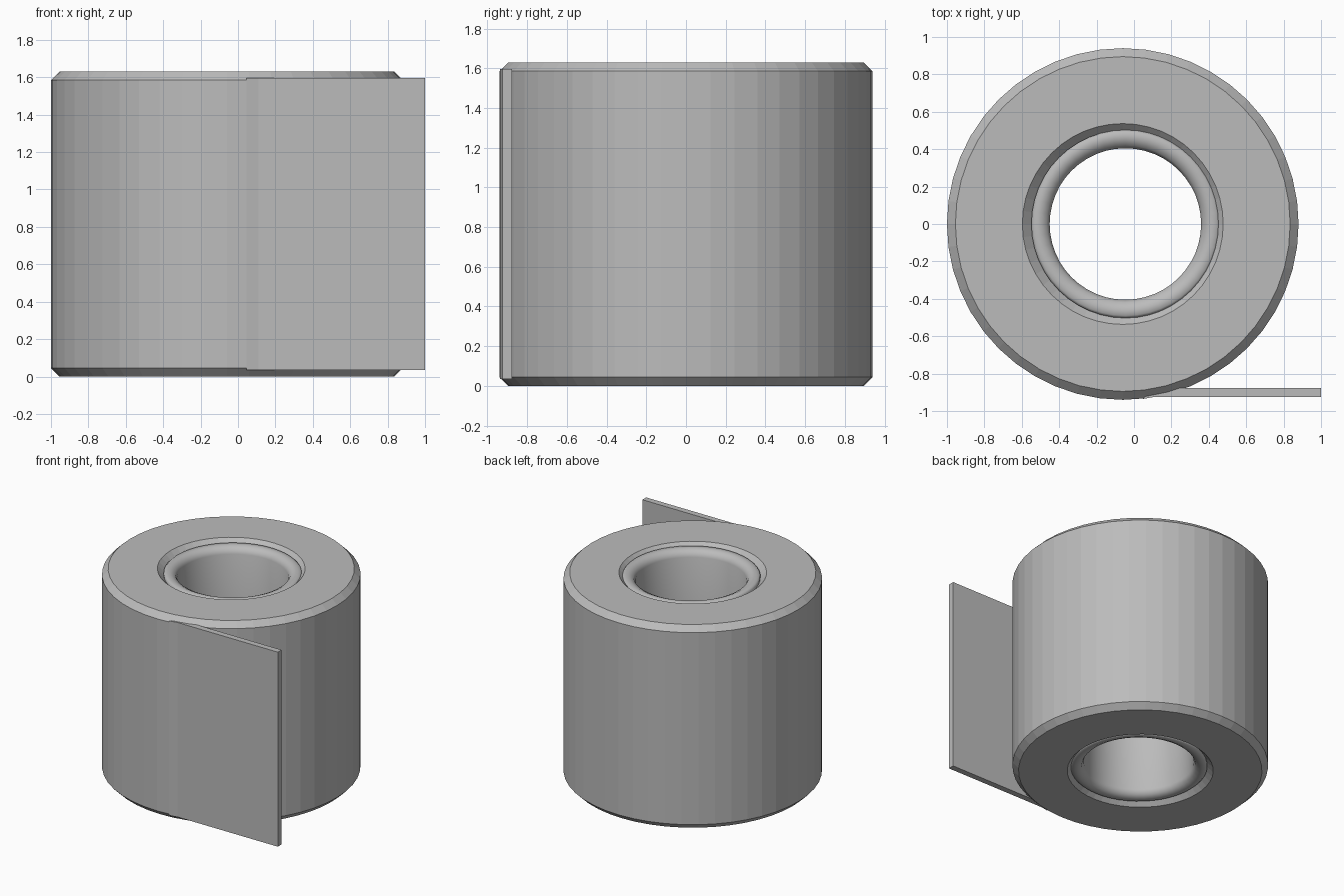
import bpy
import bmesh
import math

cube = bpy.data.objects.get("Cube")
if cube:
    bpy.data.objects.remove(cube, do_unlink=True)

grey = bpy.data.materials.new("paper grey")
grey.use_nodes = True
COLOUR = (0.5, 0.5, 0.5, 1)
grey.diffuse_color = COLOUR
grey.node_tree.nodes["Principled BSDF"].inputs["Base Color"].default_value = COLOUR

HEIGHT = 1.63
CHAMFER = 0.045


def add_object(name, bm):
    bmesh.ops.recalc_face_normals(bm, faces=bm.faces)
    mesh = bpy.data.meshes.new(name)
    bm.to_mesh(mesh)
    bm.free()
    mesh.materials.append(grey)
    obj = bpy.data.objects.new(name, mesh)
    bpy.context.collection.objects.link(obj)
    return obj


def lathe(name, half_profile, centre, sides):
    """Spin a closed ring profile whose lower half mirrors the upper half."""
    profile = half_profile + [(r, HEIGHT - z) for r, z in reversed(half_profile)]
    bm = bmesh.new()
    rings = []
    for i in range(sides):
        a = math.tau * i / sides
        rings.append([bm.verts.new((centre + r * math.cos(a), r * math.sin(a), z))
                      for r, z in profile])
    n = len(profile)
    for i in range(sides):
        here, after = rings[i], rings[(i + 1) % sides]
        for j in range(n):
            k = (j + 1) % n
            bm.faces.new((here[j], after[j], after[k], here[k]))
    return add_object(name, bm)


# Wound paper: faceted thick tube with chamfered rims
outer, hole = 0.94, 0.537
lathe("paper_roll", [
    (outer, HEIGHT - CHAMFER),
    (outer - CHAMFER, HEIGHT),
    (hole, HEIGHT),
    (hole - CHAMFER - 0.01, HEIGHT - CHAMFER - 0.01),
], -0.06, 48)

# Inner core: smooth tube just below the roll's rims
core = lathe("core_tube", [
    (0.503, HEIGHT - 0.03),
    (0.49, HEIGHT - 0.018),
    (0.455, HEIGHT - 0.018),
    (0.42, HEIGHT - 0.035),
    (0.405, HEIGHT - 0.07),
], -0.046, 48)
for face in core.data.polygons:
    face.use_smooth = True

# Loose end: flat sheet leaving the roll along a tangent
outline = [(0.045, -0.936), (0.11, -0.924), (1.0, -0.924),
           (1.0, -0.876), (0.11, -0.876)]
bm = bmesh.new()
sheet = bm.faces.new([bm.verts.new((x, y, 0.035)) for x, y in outline])
extruded = bmesh.ops.extrude_face_region(bm, geom=[sheet])
top = [v for v in extruded["geom"] if isinstance(v, bmesh.types.BMVert)]
bmesh.ops.translate(bm, verts=top, vec=(0, 0, HEIGHT - 0.07))
add_object("loose_end", bm)
